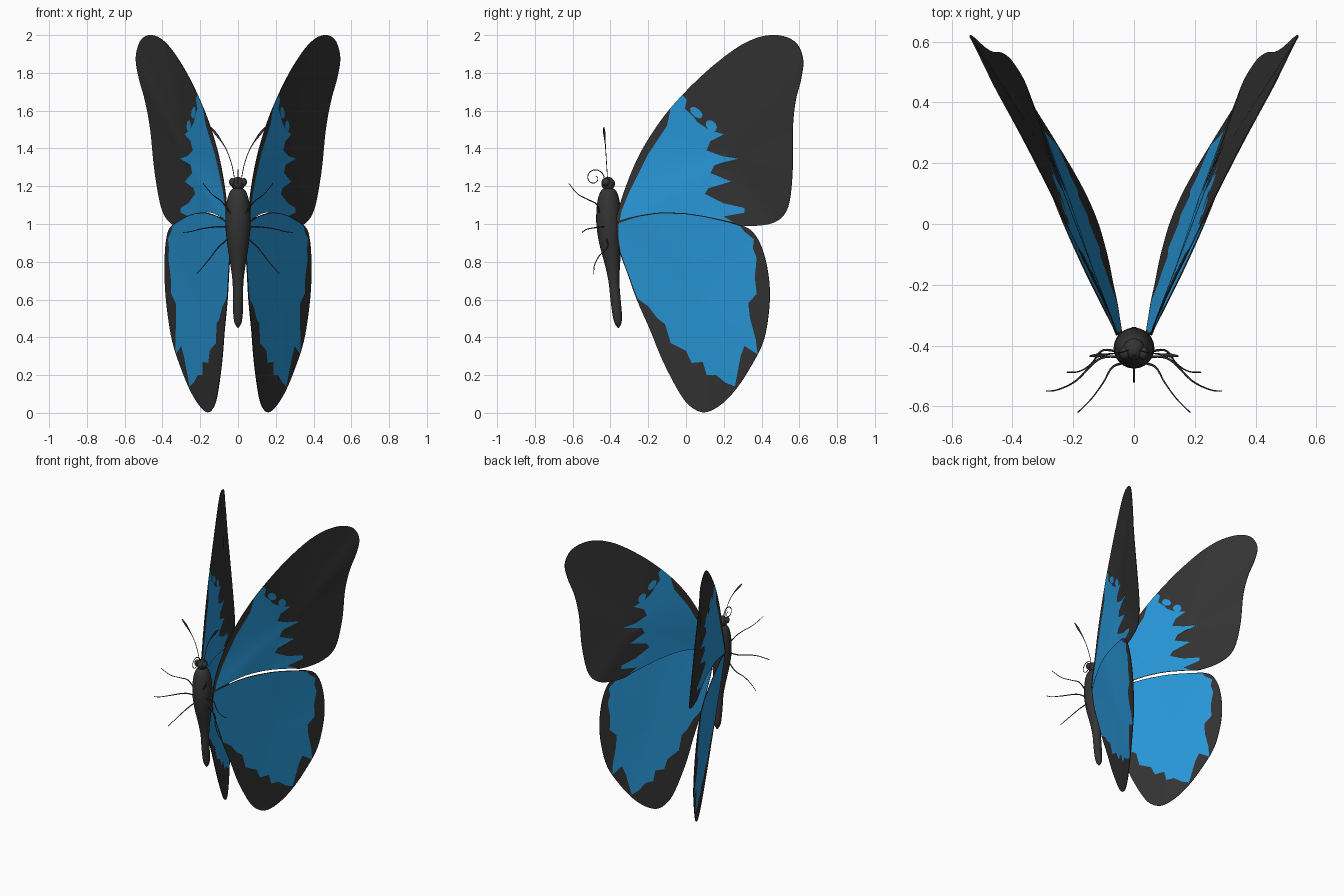
import bpy, bmesh, math
from mathutils import Vector
from mathutils.geometry import delaunay_2d_cdt

if "Cube" in bpy.data.objects:
    bpy.data.objects.remove(bpy.data.objects["Cube"])


def material(name, rgb):
    m = bpy.data.materials.new(name)
    m.diffuse_color = (*rgb, 1)
    m.use_nodes = True
    m.node_tree.nodes["Principled BSDF"].inputs["Base Color"].default_value = m.diffuse_color
    return m


DARK = material("charcoal", (0.034, 0.034, 0.034))
BLUE = material("bright blue", (0.022, 0.32, 0.71))


def finish(name, bm, mats, angle=50, thickness=0):
    mesh = bpy.data.meshes.new(name)
    bm.to_mesh(mesh)
    bm.free()
    ob = bpy.data.objects.new(name, mesh)
    bpy.context.collection.objects.link(ob)
    for m in mats:
        mesh.materials.append(m)
    bpy.ops.object.select_all(action='DESELECT')
    ob.select_set(True)
    bpy.context.view_layer.objects.active = ob
    if thickness:
        mod = ob.modifiers.new("thickness", 'SOLIDIFY')
        mod.thickness, mod.offset = thickness, 0
        bpy.ops.object.modifier_apply(modifier=mod.name)
    bpy.ops.object.shade_smooth_by_angle(angle=math.radians(angle))


def spline(pts, n, closed=False):
    """Catmull-Rom curve through points of any dimension."""
    k, out = len(pts), []
    get = lambda i: Vector(pts[i % k] if closed else pts[max(0, min(k - 1, i))])
    for i in range(k if closed else k - 1):
        a, b, c, d = (get(i + j) for j in (-1, 0, 1, 2))
        for s in range(n):
            t = s / n
            out.append(0.5 * (2 * b + (c - a) * t + (2 * a - 5 * b + 4 * c - d) * t * t
                              + (3 * b - a - 3 * c + d) * t ** 3))
    return out if closed else out + [get(k - 1)]


def inside(p, poly):
    hit = False
    for a, b in zip(poly, poly[1:] + poly[:1]):
        if (a[1] > p[1]) != (b[1] > p[1]) and \
                p[0] < (b[0] - a[0]) * (p[1] - a[1]) / (b[1] - a[1]) + a[0]:
            hit = not hit
    return hit


def wing(name, outline, centre, bow, patches):
    """Cambered sheet: outline of (y, z, inward bend), with blue patches cut in."""
    rim = spline(outline, 5, True)
    loops = [[(p[0], p[1]) for p in rim]] + patches
    verts, edges = [], []
    for loop in loops:
        k = len(verts)
        verts += [Vector(p) for p in loop]
        edges += [(k + i, k + (i + 1) % len(loop)) for i in range(len(loop))]
    for i in range(36):
        for j in range(52):
            p = (-0.4 + i * 0.03 + (j % 2) * 0.015, j * 0.04)
            if inside(p, loops[0]):
                verts.append(Vector(p))
    vs, _, faces, *_ = delaunay_2d_cdt(verts, edges, [], 0, 1e-5)

    def depth(p):
        bend = 0
        for a, b in zip(rim, rim[1:] + rim[:1]):
            ax, ay, bx, by = a[0] - centre[0], a[1] - centre[1], b[0] - centre[0], b[1] - centre[1]
            px, py = p[0] - centre[0], p[1] - centre[1]
            det = ax * by - ay * bx
            if abs(det) < 1e-9:
                continue
            u, v = (px * by - py * bx) / det, (ax * py - ay * px) / det
            if u >= -1e-5 and v >= -1e-5:
                bend = u * a[2] + v * b[2] + bow * (1 - u - v)
                break
        return 0.06 + 0.49 * (p[0] + 0.36) + bend

    xs = [depth(p) for p in vs]
    keep, blue = [], []
    for f in faces:
        c = sum((vs[i] for i in f), Vector((0, 0))) / len(f)
        if inside(c, loops[0]):
            keep.append(f)
            blue.append(int(any(inside(c, q) for q in patches)))
    for side, s in (("right", 1), ("left", -1)):
        mesh = bpy.data.meshes.new(name)
        mesh.from_pydata([(s * x, p[0], p[1]) for x, p in zip(xs, vs)], [],
                         [f if s > 0 else f[::-1] for f in keep])
        mesh.polygons.foreach_set("material_index", blue)
        bm = bmesh.new()
        bm.from_mesh(mesh)
        bmesh.ops.delete(bm, geom=[v for v in bm.verts if not v.link_faces], context='VERTS')
        finish(side + "_" + name, bm, [DARK, BLUE], 40, 0.004)


def blob(y, z, ry, rz, tilt):
    c, s = math.cos(tilt), math.sin(tilt)
    ring = [(ry * math.cos(a), rz * math.sin(a)) for a in (i * math.tau / 9 for i in range(9))]
    return [(y + p * c - q * s, z + p * s + q * c) for p, q in ring]


# Forewings: the leading edge is straight from above, the trailing edge leans inward
fore = [(-.36, 1.01, 0), (-.35, 1.1, -.005), (-.31, 1.22, -.01), (-.25, 1.36, -.012), (-.16, 1.51, -.013),
        (-.05, 1.65, -.013), (.1, 1.8, -.013), (.25, 1.92, -.01), (.36, 1.98, -.005), (.45, 2, 0),
        (.53, 1.99, 0), (.59, 1.95, 0), (.62, 1.87, 0), (.61, 1.77, -.012), (.58, 1.65, -.03),
        (.565, 1.5, -.05), (.565, 1.3, -.07), (.55, 1.13, -.09), (.52, 1.05, -.1), (.47, 1.01, -.105),
        (.4, .993, -.098), (.3, .99, -.088), (.23, 1.01, -.08), (.1, 1.04, -.065), (0, 1.055, -.05),
        (-.13, 1.06, -.03), (-.25, 1.043, -.012)]
fore_blue = [(-.35, 1.02), (-.34, 1.07), (-.3, 1.17), (-.2, 1.37), (-.1, 1.52), (-.085, 1.59), (-.08, 1.645),
             (-.02, 1.685), (.005, 1.66), (-.005, 1.61), (.04, 1.57), (.06, 1.54), (.12, 1.5), (.2, 1.475),
             (.13, 1.44), (.11, 1.39), (.19, 1.36), (.28, 1.345), (.15, 1.31), (.13, 1.27), (.24, 1.225),
             (.12, 1.19), (.1, 1.16), (.2, 1.11), (.31, 1.085), (.31, 1.06), (.2, 1.04), (.25, 1.01),
             (.1, 1.042), (0, 1.057), (-.13, 1.062), (-.25, 1.045)]
wing("forewing", fore, (.2, 1.35), -.066, [fore_blue, blob(.055, 1.59, .04, .022, -.7), blob(.135, 1.52, .035, .025, -.8)])

# Hindwings: nearly flat, leaning inward towards the bottom
hind_edge = [(-.36, 1.01), (-.25, 1.043), (-.13, 1.06), (0, 1.055), (.1, 1.04), (.23, 1.01),
             (.3, .99), (.36, .95), (.41, .85), (.44, .7), (.44, .55),
             (.41, .38), (.34, .24), (.26, .12), (.18, .04), (.1, .003),
             (.03, .03), (-.03, .1), (-.12, .27), (-.19, .44), (-.26, .6),
             (-.31, .74), (-.35, .85), (-.362, .93)]
lean = lambda y, z: -.125 + .12 * z - .045 * max(0, y + .1) * max(0, z - .1) / .6
hind = [(y, z, min(0, lean(y, z))) for y, z in hind_edge]
hind_blue = [(-.355, 1.006), (-.25, 1.04), (-.13, 1.057), (0, 1.052), (.1, 1.037), (.23, 1.007), (.29, .987),
             (.31, .96), (.36, .92), (.355, .87), (.375, .82), (.365, .72), (.375, .63), (.33, .58), (.34, .5),
             (.37, .39), (.38, .31), (.31, .355), (.29, .3), (.26, .14), (.21, .16), (.16, .2), (.11, .2),
             (.09, .27), (.03, .265), (0, .33), (-.08, .37), (-.11, .47), (-.15, .5), (-.2, .565),
             (-.255, .605), (-.305, .74), (-.345, .85), (-.357, .93)]
wing("hindwing", hind, (.08, .62), lean(.08, .62), [hind_blue])

# Body: rings of (z, y centre, radius)
rings = spline([(1.195, -.41, .004), (1.185, -.41, .03), (1.16, -.41, .048), (1.1, -.41, .062), (1, -.408, .067),
                (.9, -.402, .058), (.82, -.393, .046), (.75, -.386, .035), (.68, -.38, .028), (.6, -.373, .027),
                (.52, -.364, .025), (.475, -.36, .018), (.45, -.358, .003)], 3)
bm, prev = bmesh.new(), None
for z, y, r in rings:
    ring = [bm.verts.new((r * math.cos(a), y + r * math.sin(a), z)) for a in (i * math.tau / 24 for i in range(24))]
    if prev:
        for i in range(24):
            bm.faces.new((prev[i], ring[i], ring[i - 1], prev[i - 1]))
    else:
        bm.faces.new(ring)
    prev = ring
bm.faces.new(prev)
bmesh.ops.recalc_face_normals(bm, faces=bm.faces[:])
finish("body", bm, [DARK])


def ball(name, loc, size):
    bm = bmesh.new()
    bmesh.ops.create_uvsphere(bm, u_segments=20, v_segments=12, radius=1)
    for v in bm.verts:
        v.co = Vector(l + a * b for l, a, b in zip(loc, v.co, size))
    finish(name, bm, [DARK])


# Head and eyes
ball("head", (0, -.412, 1.213), (.036, .036, .036))
for side, s in (("right", 1), ("left", -1)):
    ball(side + "_eye", (s * .03, -.425, 1.222), (.018, .022, .022))


def tube(name, pts, radii):
    cu = bpy.data.curves.new(name, 'CURVE')
    cu.dimensions, cu.bevel_depth, cu.bevel_resolution, cu.use_fill_caps = '3D', 1, 1, True
    sp = cu.splines.new('POLY')
    sp.points.add(len(pts) - 1)
    for i, (q, p) in enumerate(zip(sp.points, pts)):
        f = i / (len(pts) - 1) * (len(radii) - 1)
        k = min(int(f), len(radii) - 2)
        q.co, q.radius = (*p, 1), radii[k] + (radii[k + 1] - radii[k]) * (f - k)
    ob = bpy.data.objects.new(name, cu)
    bpy.context.collection.objects.link(ob)
    cu.materials.append(DARK)


# Legs and antennae, mirrored
limbs = {
    "front_leg": [(.02, -.455, 1.03), (.07, -.47, 1.1), (.1, -.52, 1.13), (.14, -.575, 1.16), (.185, -.62, 1.215)],
    "middle_leg": [(.02, -.44, .985), (.11, -.442, .985), (.19, -.515, .975), (.25, -.545, .96), (.29, -.55, .955)],
    "hind_leg": [(.02, -.43, .95), (.1, -.415, .88), (.14, -.46, .83), (.18, -.485, .78), (.22, -.488, .735)],
    "antenna": [(.018, -.415, 1.235), (.032, -.42, 1.31), (.06, -.425, 1.39), (.1, -.43, 1.455), (.145, -.435, 1.512)],
}
for name, pts in limbs.items():
    radii = [.002, .002, .002, .002, .003, .007, .003] if name == "antenna" else [.0045, .0035, .0025, .002]
    for side, s in (("right", 1), ("left", -1)):
        tube(side + "_" + name, spline([(s * x, y, z) for x, y, z in pts], 6), radii)

# Coiled tongue
coil = [(0, -.485 + r * math.cos(a), 1.243 + r * math.sin(a))
        for a, r in ((i * .2, .052 - i * .0011) for i in range(38))]
tube("coiled_tongue", [(0, -.425, 1.205)] + coil, [.003, .002])
